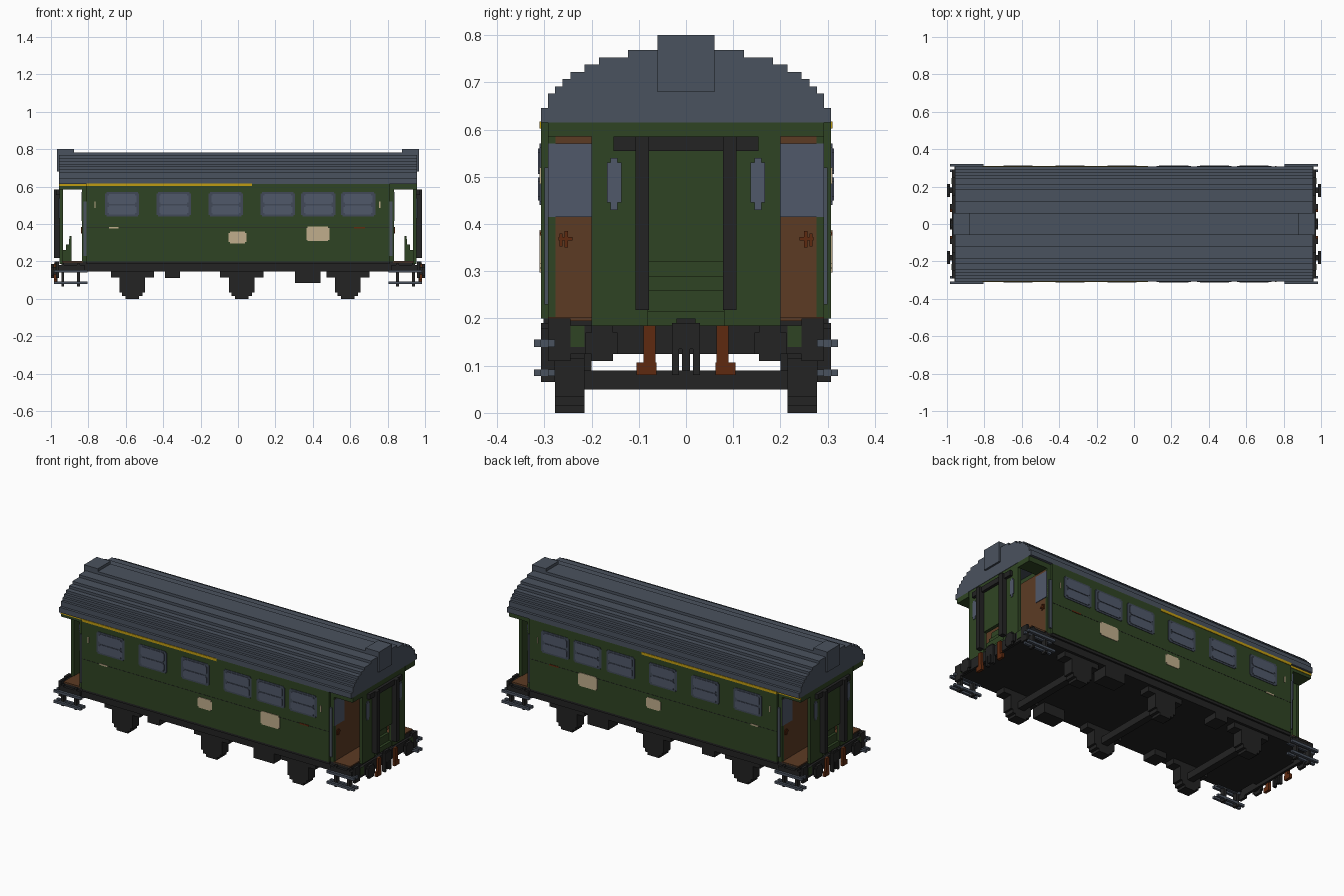
import bpy
import bmesh
from mathutils import Matrix, Vector

default_cube = bpy.data.objects.get("Cube")
if default_cube:
    bpy.data.objects.remove(default_cube, do_unlink=True)


def make_material(name, hex_code):
    """Flat material from a display colour, stored as linear values."""
    def linear(pair):
        value = int(pair, 16) / 255
        return value / 12.92 if value <= 0.04045 else ((value + 0.055) / 1.055) ** 2.4
    colour = [linear(hex_code[i:i + 2]) for i in (0, 2, 4)] + [1]
    material = bpy.data.materials.new(name)
    material.use_nodes = True
    material.diffuse_color = colour
    shader = material.node_tree.nodes["Principled BSDF"]
    shader.inputs["Base Color"].default_value = colour
    shader.inputs["Roughness"].default_value = 0.9
    return material


slate = make_material("slate roof grey", "4a525e")
glass = make_material("window grey", "50586a")
frame_grey = make_material("frame grey", "414957")
green = make_material("dark green", "2f4423")
black = make_material("soft black", "232323")
brown = make_material("door brown", "5c3b24")
rust = make_material("rust brown", "5f2a10")
yellow = make_material("stripe yellow", "c09c12")
cream = make_material("label cream", "c0ae8c")


def build(name, material, blocks, ends=False, sides=False):
    """Join blocks of (x, y, z) ranges; repeat at both ends and both sides."""
    bm = bmesh.new()
    for spans in blocks:
        for sx in ((1, -1) if ends else (1,)):
            for sy in ((1, -1) if sides else (1,)):
                size = Vector([b - a for a, b in spans])
                middle = Vector([(a + b) / 2 for a, b in spans])
                middle.x *= sx
                middle.y *= sy
                matrix = Matrix.Translation(middle) @ Matrix.Diagonal(size.to_4d())
                bmesh.ops.create_cube(bm, size=1, matrix=matrix)
    mesh = bpy.data.meshes.new(name)
    bm.to_mesh(mesh)
    bm.free()
    mesh.materials.append(material)
    obj = bpy.data.objects.new(name, mesh)
    bpy.context.collection.objects.link(obj)
    return obj


def both(half):
    return (-half, half)


def around(centre, half):
    return (centre - half, centre + half)


def notched(x, y, z, cut):
    """A plate with stepped corners, facing the sides."""
    (left, right), (low, high) = x, z
    return [((left + cut, right - cut), y, z),
            (x, y, (low + cut, high - cut))]


wall = 0.307
inner = 0.292
voxel = 0.0153
skin = (wall - 0.005, wall + 0.003)

# Stepped roof: one slab per level, narrowing towards the ridge
levels = [(wall, 2), (inner, 2), (.277, 1), (.262, 1), (.245, 1),
          (.215, 1), (.184, 1), (.123, 1), (.06, 1)]
slabs = []
height = .615
for half, rows in levels:
    slabs.append((both(.957), both(half), (height, height + rows * voxel)))
    height += rows * voxel
build("roof", slate, slabs)
build("roof_end_cap", slate, [((.877, .968), both(.06), (.68, .8))], ends=True)

# Saloon body and recessed corner strips
build("body", green, [
    (both(.81), both(wall), (.2, .615)),
    (both(.825), both(inner), (.2, .615))])
build("body_edge_strip", green,
      [((.81, .835), (inner - voxel, inner), (.2, .615))], ends=True, sides=True)
build("handrail", slate,
      [((.81, .825), (inner, inner + .008), (.23, .52))], ends=True, sides=True)
build("door_header", green,
      [((.81, .957), (.2, inner), (.585, .615))], ends=True, sides=True)
build("body_waist_seam", black,
      [(both(.81), (wall, wall + .001), (.379, .381))], sides=True)

# Open platforms with partition doors
build("partition", brown,
      [((.825, .834), both(inner - voxel / 2), (.2, .585))], ends=True)
build("partition_window", glass,
      [((.83, .838), (.2, inner), (.415, .57))], ends=True, sides=True)
build("door_handle", rust, [
    ((.83, .84), (.25, .257), (.35, .385)),
    ((.83, .84), (.24, .27), (.365, .372)),
    ((.83, .84), (.262, .268), (.352, .38))], ends=True, sides=True)
build("platform_floor", brown,
      [((.83, .94), both(inner), (.195, .203))], ends=True)

# End walls with a stepped gangway recess
build("end_wall", green, [
    ((.935, .955), (.08, .2), (.185, .615)),
    ((.935, .955), (-.2, -.08), (.185, .615)),
    ((.935, .955), both(.08), (.32, .615))], ends=True)
treads = [((.89, .95 - i * voxel), both(.08), (.185, top))
          for i, top in enumerate((.215, .26, .29, .32))]
build("gangway_steps", green, treads + [((.89, .9), both(.08), (.185, .337))], ends=True)
build("gangway_post", black,
      [((.95, .985), (.078, .107), (.218, .585))], ends=True, sides=True)
build("gangway_top_bar", black,
      [((.95, .972), both(.154), (.555, .585))], ends=True)
build("end_window", glass, [
    ((.95, .959), (.137, .167), (.445, .53)),
    ((.95, .959), (.145, .16), (.43, .54))], ends=True, sides=True)

# Side windows: notched frame with an upper and a lower pane
frames, panes = [], []
for centre in (-.62, -.343, -.065, .213, .43, .642):
    frames += notched(around(centre, .092), skin, (.44, .57), voxel / 2)
    for low, high in ((.45, .498), (.506, .56)):
        panes += notched(around(centre, .078), (wall, wall + .006), (low, high), voxel / 2)
build("window_frames", frame_grey, frames, sides=True)
build("window_panes", glass, panes, sides=True)

# Painted stripe and labels
build("class_stripe", yellow, [
    ((-.81, .075), skin, (.602, .617)),
    ((-.957, -.81), (inner - .005, inner + .003), (.602, .615))], sides=True)
labels = notched((-.05, .045), skin, (.297, .36), voxel / 2)
labels += notched((.365, .49), skin, (.308, .387), voxel / 2)
labels += [((-.69, -.64), skin, (.376, .384)),
           (around(-.765, .003), skin, (.485, .52)),
           (around(.758, .003), skin, (.485, .52))]
build("side_labels", cream, labels, sides=True)
build("side_mark", rust, [((.62, .68), skin, (.376, .384))], sides=True)

# Underframe and equipment boxes
build("underframe", black, [
    (both(.935), both(inner), (.145, .2)),
    (both(.81), both(wall - .005), (.185, .2))])
build("headstock", black, [
    ((.957, .972), both(.25), (.125, .185)),
    ((.957, .972), (.245, inner), (.11, .2)),
    ((.957, .972), (-inner, -.245), (.11, .2)),
    ((.93, .96), both(.15), (.145, .175))], ends=True)
build("headstock_patch", green,
      [((.965, .975), (.215, .245), (.14, .185))], ends=True, sides=True)
build("equipment_boxes", black, [
    ((-.39, -.31), (.2, inner), (.11, .15)),
    ((.305, .44), (.2, inner), (.085, .15))], sides=True)

# Axle guards, wheels and axles
guards, axles = [], []
for centre in (-.565, .02, .587):
    for half, low, high in ((.037, 0, .02), (.055, .015, .04),
                            (.068, .035, .12), (.115, .115, .15)):
        guards.append((around(centre, half), (.215, .277), (low, high)))
    axles.append((around(centre, .02), both(.22), (.05, .09)))
build("wheel_guards", black, guards, sides=True)
build("axles", black, axles)

# Boarding steps on thin hangers
build("boarding_steps", slate, [
    ((.805, .985), (.307, .322), (.14, .155)),
    ((.805, .985), (.277, .292), (.14, .155)),
    ((.805, .985), (.307, .322), (.078, .092)),
    ((.805, .985), (.277, .292), (.078, .092)),
    ((.845, .86), (.277, .322), (.078, .092)),
    ((.93, .945), (.277, .322), (.078, .092)),
    ((.845, .86), (.277, .322), (.14, .155)),
    ((.93, .945), (.277, .322), (.14, .155))], ends=True, sides=True)
build("step_hangers", black, [
    ((.845, .86), (.277, wall), (.065, .19)),
    ((.93, .945), (.277, wall), (.065, .19)),
    ((.82, .96), (.27, wall), (.155, .18))], ends=True, sides=True)

# Buffers, coupling and brake hoses
build("buffers", black, [
    ((.965, .99), (.165, .195), (.13, .17)),
    ((.985, 1), (.155, .2), (.11, .185)),
    ((.985, 1), (.145, .213), (.125, .17))], ends=True, sides=True)
build("coupling", black, [
    ((.965, .985), both(.03), (.135, .19)),
    ((.965, .98), both(.02), (.185, .2)),
    ((.965, .985), (.015, .03), (.08, .14)),
    ((.965, .985), (-.03, -.015), (.08, .14)),
    ((.97, .985), both(.008), (.09, .14))], ends=True)
build("brake_hoses", rust, [
    ((.968, .985), (.065, .09), (.1, .185)),
    ((.968, .985), (.063, .105), (.08, .107))], ends=True, sides=True)
